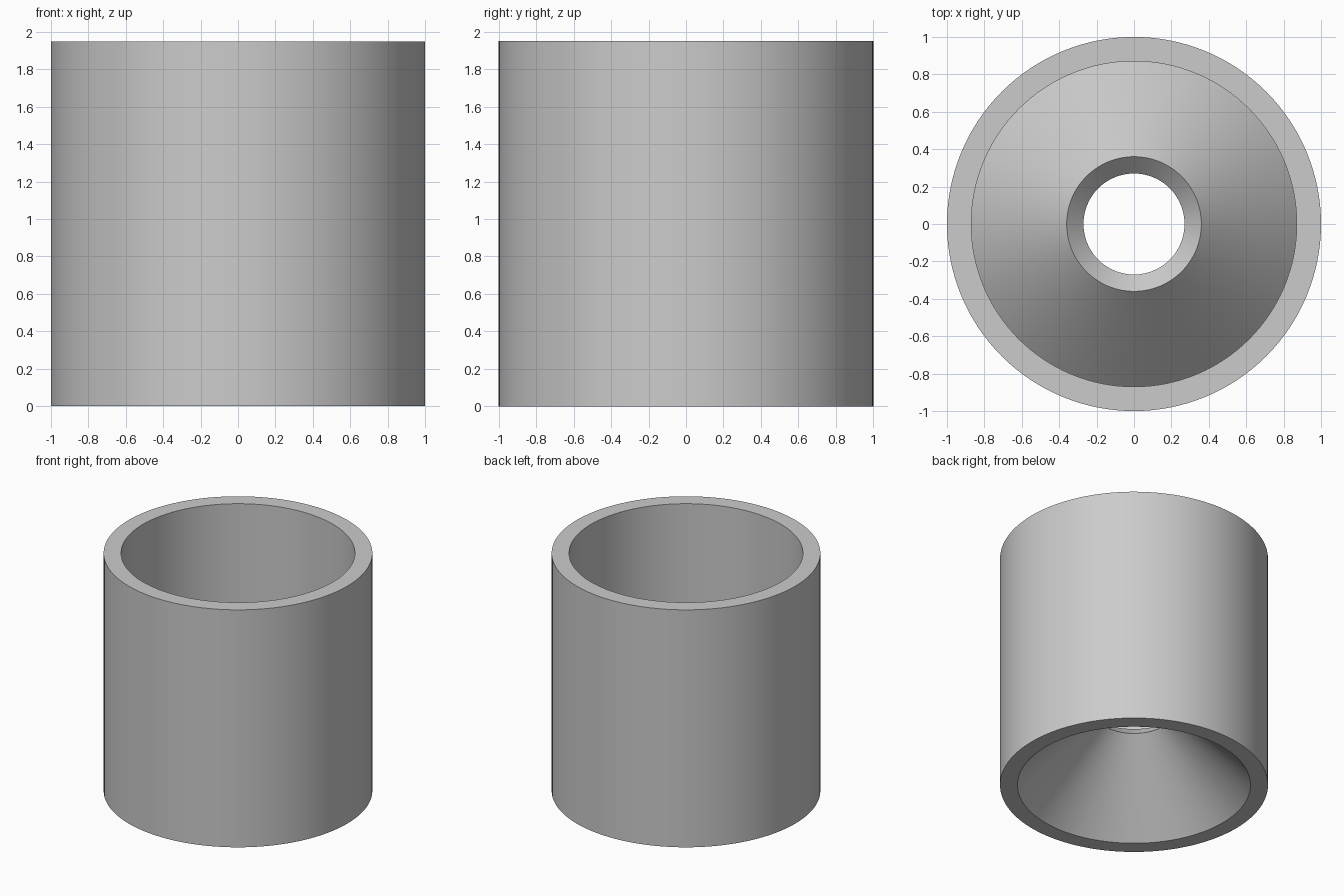
import bpy
import bmesh
import math

SEGMENTS = 128

cube = bpy.data.objects.get("Cube")
if cube:
    bpy.data.objects.remove(cube, do_unlink=True)

# One plain grey for the whole body
grey = bpy.data.materials.new("plain_grey")
grey.use_nodes = True
colour = (0.6, 0.6, 0.6, 1)
grey.diffuse_color = colour
grey.node_tree.nodes["Principled BSDF"].inputs["Base Color"].default_value = colour

# Closed section (radius, height): outer wall, rim, bore,
# inner cone rising to the hole, chamfered hole edge, hollow underside
height, outer, bore = 1.95, 1.0, 0.87
section = [
    (outer, 0), (outer, height), (bore, height), (bore, 0.18),
    (0.36, 0.69), (0.27, 0.6), (bore, 0),
]


def revolve(name, profile):
    """Sweep a closed section around the z axis."""
    bm = bmesh.new()
    rings = []
    for i in range(SEGMENTS):
        a = math.tau * i / SEGMENTS
        rings.append([bm.verts.new((r * math.cos(a), r * math.sin(a), z))
                      for r, z in profile])
    n = len(profile)
    for i in range(SEGMENTS):
        here, there = rings[i], rings[(i + 1) % SEGMENTS]
        for j in range(n):
            k = (j + 1) % n
            bm.faces.new((here[j], there[j], there[k], here[k]))
    bmesh.ops.recalc_face_normals(bm, faces=bm.faces)
    mesh = bpy.data.meshes.new(name)
    bm.to_mesh(mesh)
    bm.free()
    obj = bpy.data.objects.new(name, mesh)
    bpy.context.collection.objects.link(obj)
    return obj


body = revolve("tube_with_inner_cone", section)
body.data.materials.append(grey)

# Smooth round walls, crisp rims
bpy.ops.object.select_all(action="DESELECT")
body.select_set(True)
bpy.context.view_layer.objects.active = body
bpy.ops.object.shade_smooth_by_angle(angle=math.radians(30))
